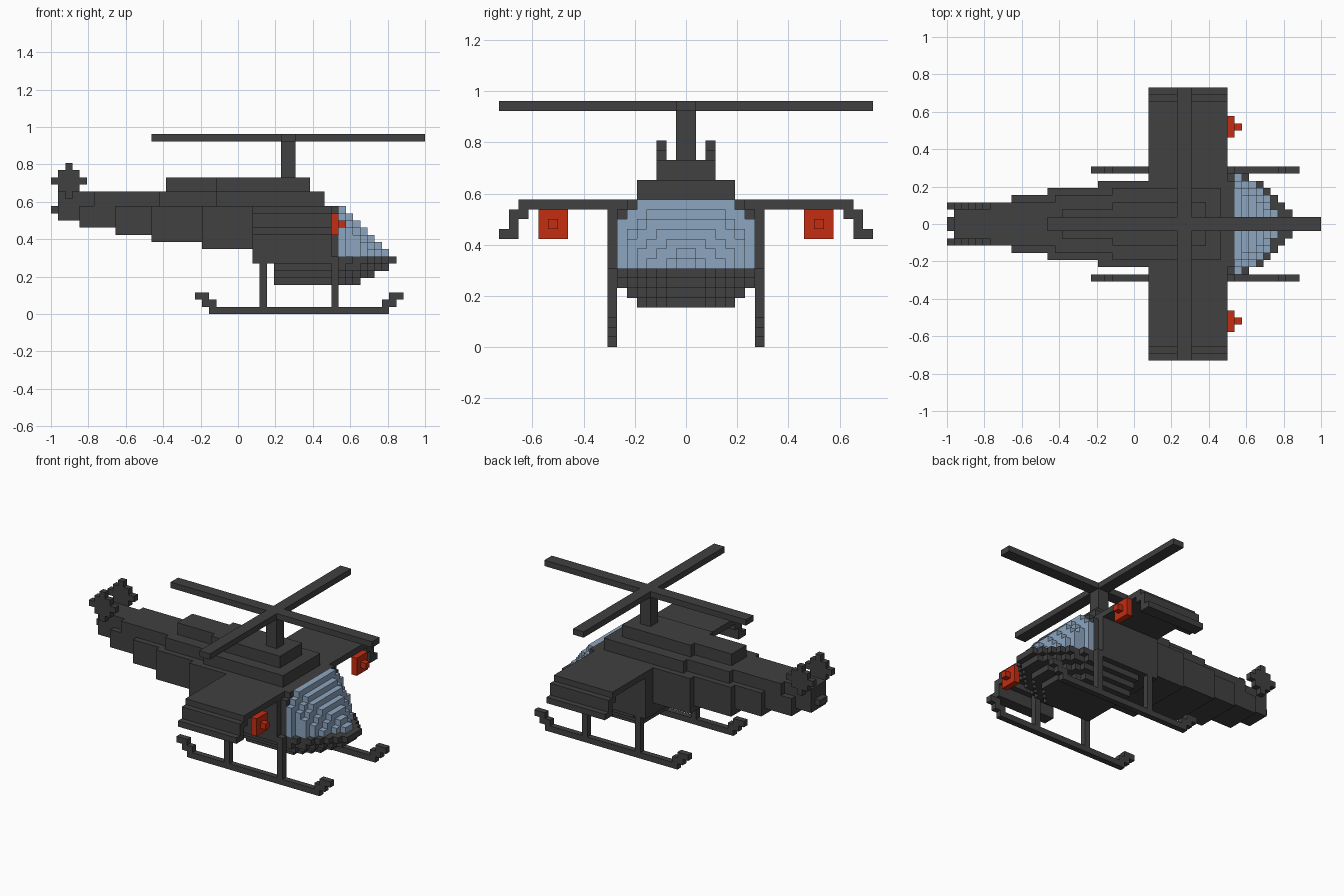
import bpy
import bmesh
from mathutils import Matrix, Vector

if "Cube" in bpy.data.objects:
    bpy.data.objects.remove(bpy.data.objects["Cube"], do_unlink=True)

U = 1 / 26  # one block of the stepped grid


def material(name, rgb):
    m = bpy.data.materials.new(name)
    m.use_nodes = True
    m.diffuse_color = (*rgb, 1)
    bsdf = m.node_tree.nodes["Principled BSDF"]
    bsdf.inputs["Base Color"].default_value = (*rgb, 1)
    bsdf.inputs["Roughness"].default_value = 0.8
    return m


GRAY = material("dark gray", (0.052, 0.052, 0.052))
BLUE = material("glass blue", (0.27, 0.38, 0.53))
RED = material("signal red", (0.56, 0.026, 0.006))


def blocks(name, boxes, mat, mirror=False):
    """Join boxes (x0, x1, y0, y1, z0, z1), in blocks, into one object."""
    bm = bmesh.new()
    if mirror:
        boxes = boxes + [(a, b, -d, -c, e, f) for a, b, c, d, e, f in boxes]
    for x0, x1, y0, y1, z0, z1 in boxes:
        size = Vector((x1 - x0, y1 - y0, z1 - z0)) * U
        mid = Vector((x0 + x1, y0 + y1, z0 + z1)) * (U / 2)
        bmesh.ops.create_cube(bm, size=1, matrix=Matrix.Translation(mid) @ Matrix.Diagonal((*size, 1)))
    me = bpy.data.meshes.new(name)
    bm.to_mesh(me)
    bm.free()
    me.materials.append(mat)
    ob = bpy.data.objects.new(name, me)
    bpy.context.collection.objects.link(ob)
    return ob


def centred(x0, x1, w, z0, z1):
    return (x0, x1, -w, w, z0, z1)


# Tail boom and fuselage, growing in steps towards the cabin
blocks("fuselage", [
    centred(-26, -25, 1, 14, 15),
    centred(-25, -22, 2, 13, 15),
    centred(-22, -17, 3, 12, 15),
    centred(-17, -12, 4, 11, 15),
    centred(-12, -5, 5, 10, 15),
    centred(-5, 2, 6, 9, 15),
    centred(2, 13, 8, 7, 15),
], GRAY)

# Raised spine and engine cover on the roof
blocks("roof_spine", [
    centred(-25, -20, 2, 15, 17),
    centred(-20, -11, 3, 15, 17),
    centred(-11, -3, 4, 15, 17),
    centred(-3, 12, 5, 15, 17),
], GRAY)
blocks("engine_cover", [centred(-10, -3, 2, 17, 19), centred(-3, 10, 3, 17, 19)], GRAY)

# Frame around the windshield
blocks("windshield_frame", [centred(13, 14, 7, 7, 14), centred(13, 14, 6, 14, 15)], GRAY)

# Belly and nose: each layer tapers to the tip, lower layers are shorter
taper = [2, 3, 4, 5, 6, 6, 7, 7]  # half widths from the tip backwards
belly = []
for z, start, tip, widest in ((7, 13, 22, 7), (6, 5, 21, 7), (5, 5, 19, 6), (4, 5, 17, 5)):
    steps = [min(w, widest) for w in taper if tip - start > 0]
    x = tip
    for w in steps:
        if w == widest:
            break
        belly.append(centred(x - 1, x, w, z, z + 1))
        x -= 1
    belly.append(centred(start, x, widest, z, z + 1))
blocks("belly", belly, GRAY)

# Stepped windshield: one slice per block, with rounded top corners
glass = []
for i, w in enumerate((7, 6, 6, 5, 4, 3, 1)):
    x, top = 14 + i, 15 - i
    for cut in range(3):
        z1 = top - 2 + cut
        if z1 > 8 and w - cut > 0:
            glass.append(centred(x, x + 1, w - cut, max(8, z1 - 1) if cut else 8, z1))
glass.append(centred(20, 21, 1, 8, 9))
blocks("windshield", glass, BLUE)

# Side wings with drooping tips
blocks("wings", [
    (2, 13, 8, 17, 14, 15),
    (2, 13, 16, 18, 13, 14),
    (2, 13, 17, 18, 12, 13),
    (2, 13, 17, 19, 11, 12),
], GRAY, mirror=True)

# Red guns below the front edge of the wings
blocks("wing_guns", [(13, 14, 12, 15, 11, 14), (14, 15, 13, 14, 12, 13)], RED, mirror=True)

# Landing skids with upturned ends, and their legs
blocks("skids", [
    (-4, 21, 7, 8, 0, 1),
    (-5, -3, 7, 8, 1, 2), (-6, -4, 7, 8, 2, 3),
    (20, 22, 7, 8, 1, 2), (21, 23, 7, 8, 2, 3),
], GRAY, mirror=True)
blocks("skid_legs", [(3, 4, 7, 8, 1, 7), (13, 14, 7, 8, 1, 8)], GRAY, mirror=True)

# Main rotor
blocks("rotor_mast", [centred(6, 8, 1, 19, 24)], GRAY)
blocks("rotor_blades", [centred(-12, 26, 1, 24, 25), (6, 8, 1, 19, 24, 25), (6, 8, -19, -1, 24, 25)], GRAY)

# Tail rotors, one on each side of the boom
blocks("tail_rotors", [
    (-24, -23, 2, 3, 16, 21),
    (-26, -21, 2, 3, 18, 19),
    (-25, -22, 2, 3, 17, 20),
], GRAY, mirror=True)
